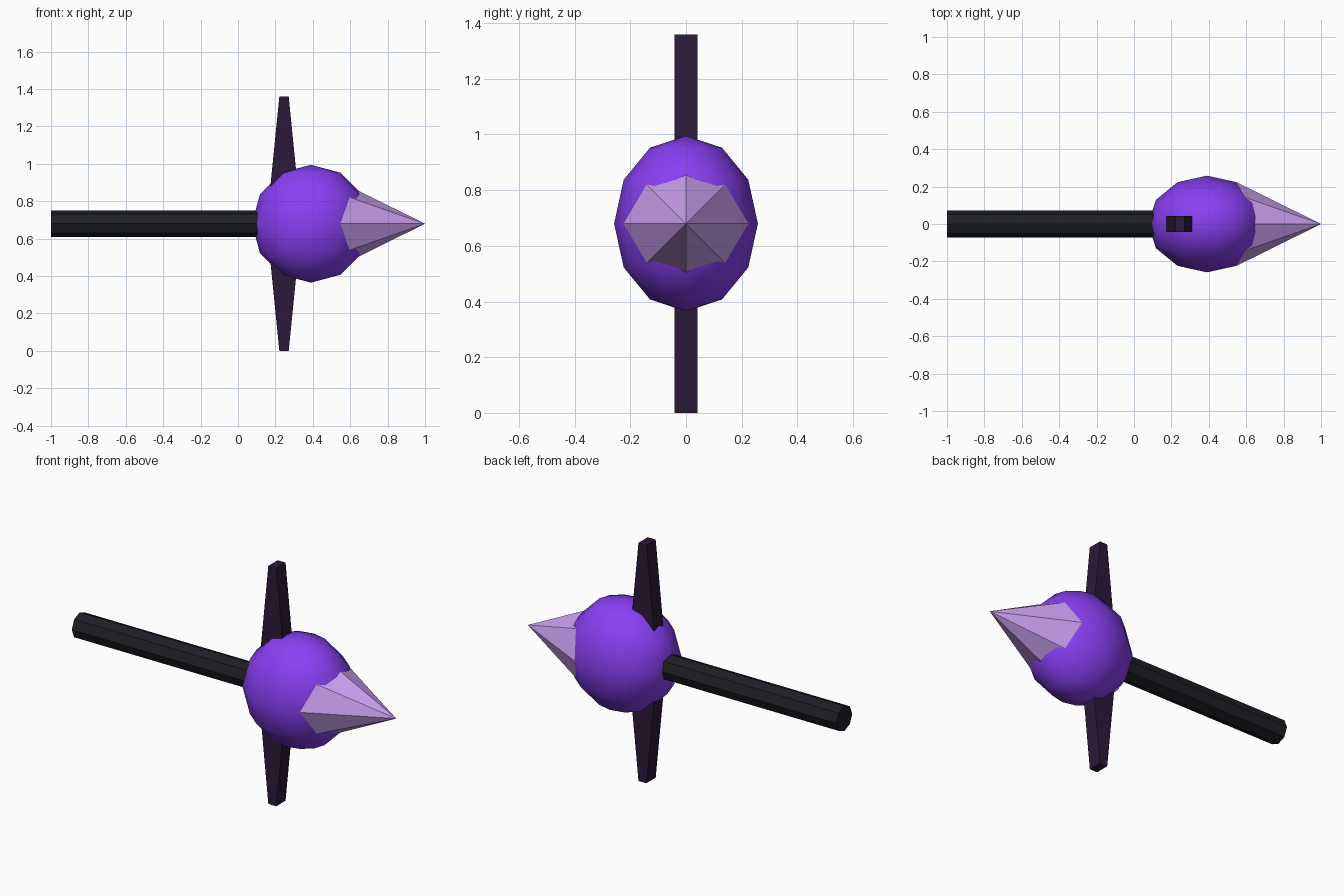
import bpy, bmesh, math
from mathutils import Matrix

if "Cube" in bpy.data.objects:
    bpy.data.objects.remove(bpy.data.objects["Cube"])

MID = 0.68  # height of the long axis


def material(name, rgb):
    m = bpy.data.materials.new(name)
    m.diffuse_color = (*rgb, 1)
    m.use_nodes = True
    m.node_tree.nodes["Principled BSDF"].inputs["Base Color"].default_value = m.diffuse_color
    return m


def finish(name, bm, mat, smooth=False):
    bmesh.ops.recalc_face_normals(bm, faces=bm.faces)
    for f in bm.faces:
        f.smooth = smooth
    me = bpy.data.meshes.new(name)
    bm.to_mesh(me)
    bm.free()
    me.materials.append(mat)
    ob = bpy.data.objects.new(name, me)
    bpy.context.collection.objects.link(ob)
    return ob


def cone_along_x(name, x0, x1, r0, r1, mat):
    """Eight-sided cylinder or cone running from x0 to x1."""
    bm = bmesh.new()
    place = Matrix.Translation(((x0 + x1) / 2, 0, MID)) @ Matrix.Rotation(math.pi / 2, 4, 'Y')
    bmesh.ops.create_cone(bm, cap_ends=True, segments=8, radius1=r0, radius2=r1,
                          depth=x1 - x0, matrix=place)
    return finish(name, bm, mat)


black = material("black", (0.012, 0.014, 0.018))
violet = material("violet", (0.25, 0.05, 0.9))
lilac = material("lilac", (0.6, 0.35, 0.87))
plum = material("plum", (0.024, 0.01, 0.04))

# Shaft and pointed tip
cone_along_x("shaft", -1.0, 0.2, 0.072, 0.072, black)
cone_along_x("tip", 0.545, 1.0, 0.225, 0.0, lilac)

# Flattened round head
bm = bmesh.new()
bmesh.ops.create_uvsphere(bm, u_segments=12, v_segments=6, radius=0.315,
                          matrix=Matrix.Translation((0.39, 0, MID)) @ Matrix.Diagonal((1, 0.82, 1, 1)))
finish("head", bm, violet, smooth=True)

# Tapered blades above and below the head
for name, sign in (("upper_blade", 1), ("lower_blade", -1)):
    bm = bmesh.new()
    bmesh.ops.create_cube(bm, size=1)
    for v in bm.verts:
        outer = v.co.z > 0
        half = 0.025 if outer else 0.085
        v.co.x = 0.246 + math.copysign(half, v.co.x)
        v.co.y = math.copysign(0.042, v.co.y)
        v.co.z = MID + sign * (0.68 if outer else 0.08)
    finish(name, bm, plum)
